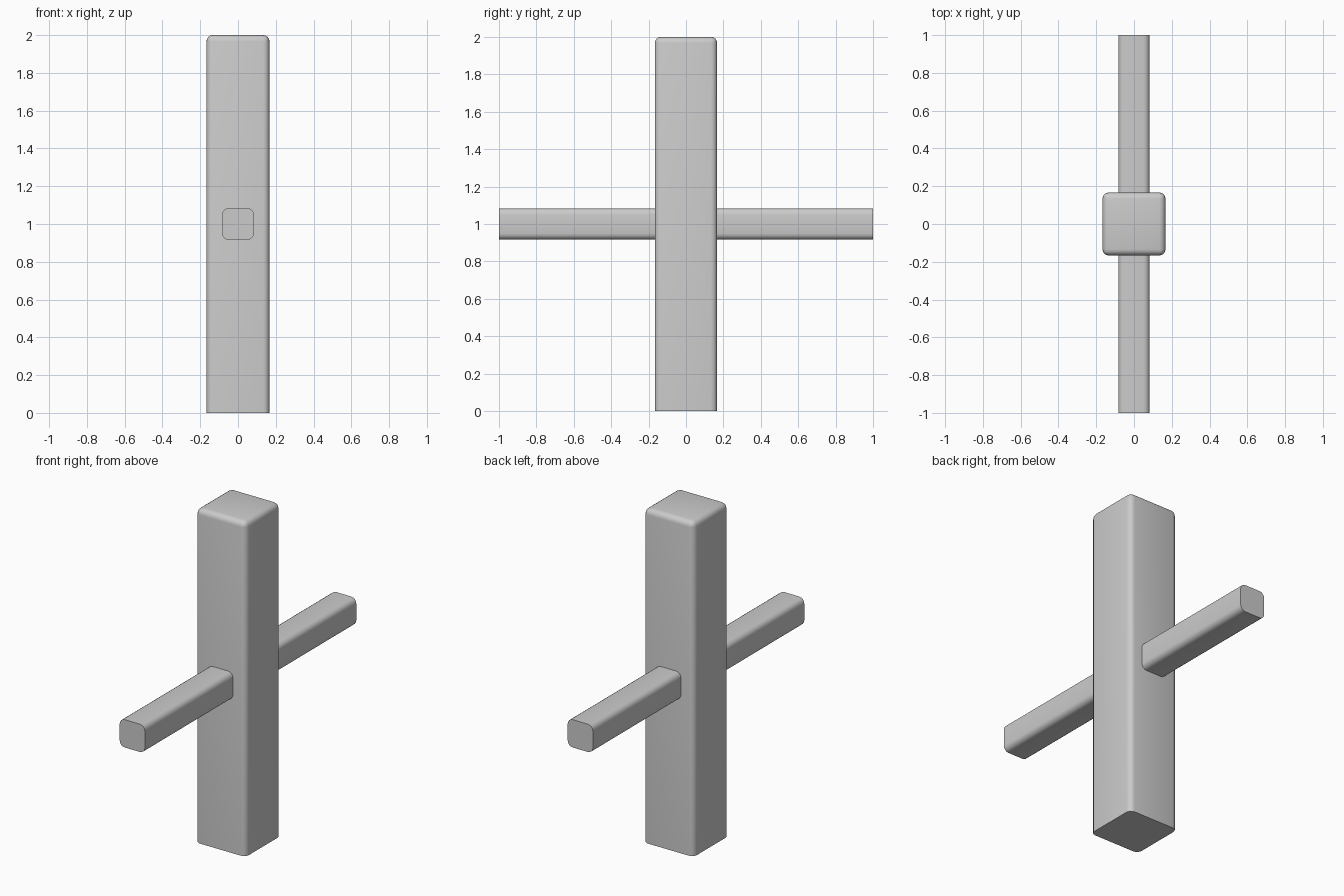
import bpy, bmesh
from mathutils import Matrix

if "Cube" in bpy.data.objects:
    bpy.data.objects.remove(bpy.data.objects["Cube"])


def rounded_box(name, size, centre, radius, keep_flat):
    """Box with rounded edges, except those bordering a face that keep_flat selects."""
    bm = bmesh.new()
    bmesh.ops.create_cube(bm, size=1, matrix=Matrix.Translation(centre) @ Matrix.Diagonal((*size, 1)))
    bm.normal_update()
    edges = [e for e in bm.edges if not any(keep_flat(f.normal) for f in e.link_faces)]
    bmesh.ops.bevel(bm, geom=edges, offset=radius, offset_type='OFFSET',
                    segments=4, profile=0.5, affect='EDGES')
    mesh = bpy.data.meshes.new(name)
    bm.to_mesh(mesh)
    bm.free()
    obj = bpy.data.objects.new(name, mesh)
    bpy.context.collection.objects.link(obj)
    bpy.ops.object.select_all(action='DESELECT')
    obj.select_set(True)
    bpy.context.view_layer.objects.active = obj
    bpy.ops.object.shade_smooth_by_angle()
    return obj


# Upright post: rounded sides and top, sharp flat base
rounded_box("post", (1 / 3, 1 / 3, 2), (0, 0, 1), 0.033, lambda n: n.z < -0.5)

# Crossbar through the middle: rounded along its length, flat ends
rounded_box("crossbar", (1 / 6, 2, 1 / 6), (0, 0, 1), 0.033, lambda n: abs(n.y) > 0.5)
